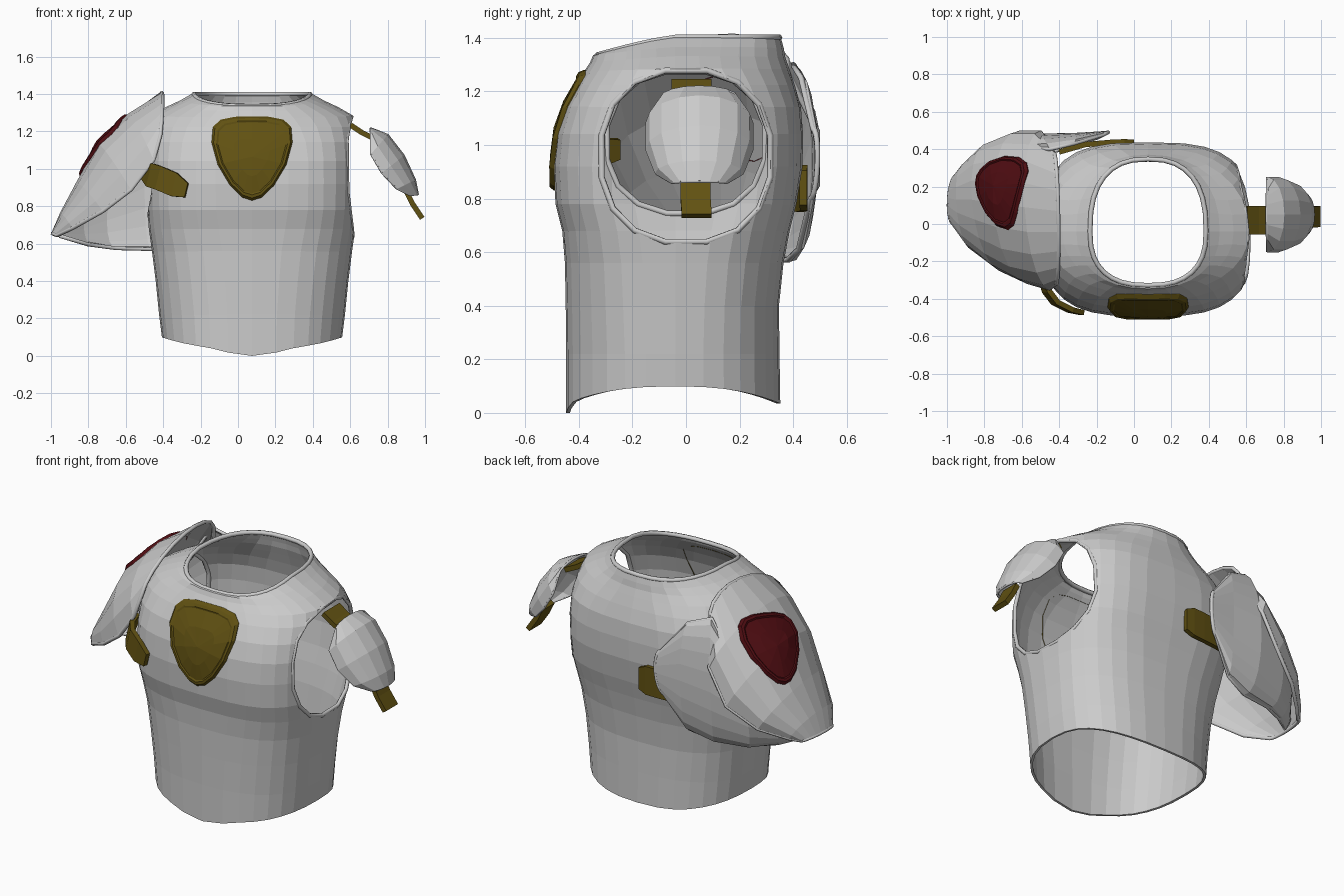
import bpy, bmesh, math
from mathutils import Vector
from mathutils.bvhtree import BVHTree

if "Cube" in bpy.data.objects:
    bpy.data.objects.remove(bpy.data.objects["Cube"])


def material(name, color):
    m = bpy.data.materials.new(name)
    m.diffuse_color = (*color, 1)
    m.use_nodes = True
    m.node_tree.nodes["Principled BSDF"].inputs["Base Color"].default_value = m.diffuse_color
    return m


STEEL = material("pale steel", (0.60, 0.60, 0.60))
GOLD = material("dark gold", (0.12, 0.083, 0.006))
RED = material("deep red", (0.08, 0.004, 0.006))
CX = 0.075  # torso centre line


def grid(name, rows, mat, closed=False, thick=0.0):
    """Skin rows of points with quads, optionally thickened."""
    bm = bmesh.new()
    vs = [[bm.verts.new(p) for p in r] for r in rows]
    n = len(rows[0])
    for a, b in zip(vs, vs[1:]):
        for i in range(n if closed else n - 1):
            j = (i + 1) % n
            bm.faces.new((a[i], a[j], b[j], b[i]))
    bmesh.ops.remove_doubles(bm, verts=bm.verts, dist=1e-4)
    bmesh.ops.recalc_face_normals(bm, faces=bm.faces)
    me = bpy.data.meshes.new(name)
    bm.to_mesh(me)
    bm.free()
    me.materials.append(mat)
    ob = bpy.data.objects.new(name, me)
    bpy.context.collection.objects.link(ob)
    if thick:
        s = ob.modifiers.new("thickness", 'SOLIDIFY')
        s.thickness, s.offset = thick, 0
    return ob


def bead(name, pts, radius, closed=True):
    """Rolled edge following a line of points."""
    cu = bpy.data.curves.new(name, 'CURVE')
    cu.dimensions = '3D'
    sp = cu.splines.new('POLY')
    sp.points.add(len(pts) - 1)
    for q, p in zip(sp.points, pts):
        q.co = (*p, 1)
    sp.use_cyclic_u = closed
    cu.bevel_depth, cu.bevel_resolution = radius, 1
    cu.materials.append(STEEL)
    ob = bpy.data.objects.new(name, cu)
    bpy.context.collection.objects.link(ob)


def surface(ob):
    me = ob.data
    return BVHTree.FromPolygons([v.co for v in me.vertices],
                                [list(p.vertices) for p in me.polygons])


def spow(v, e):
    return math.copysign(abs(v) ** e, v)


# Torso shell: z, half width, front y, back y, roundness, front drop
SECTIONS = [
    (0.10, .475, -.440, .345, 2.5, 0), (0.22, .490, -.440, .342, 2.5, 0),
    (0.40, .508, -.442, .340, 2.6, 0), (0.56, .528, -.445, .357, 2.7, 0),
    (0.68, .545, -.455, .380, 2.9, 0), (0.78, .552, -.480, .405, 3.1, 0),
    (0.92, .556, -.488, .428, 3.1, 0), (1.04, .556, -.475, .430, 3.1, 0),
    (1.14, .555, -.445, .422, 2.9, 0), (1.22, .552, -.405, .400, 2.5, 0),
    (1.28, .535, -.375, .380, 2.15, .01), (1.325, .455, -.352, .364, 2.15, .02),
    (1.36, .380, -.342, .358, 2.25, .03), (1.40, .310, -.328, .347, 2.5, .065)]
N, YM = 32, -0.04
rows = []
for k, (z, hw, yf, yb, p, drop) in enumerate(SECTIONS):
    row = []
    for i in range(N):
        a = 2 * math.pi * i / N
        c, s = math.cos(a), math.sin(a)
        y = YM + spow(s, 2 / p) * ((yb - YM) if s > 0 else (YM - yf))
        zz = z - drop * max(0, -s)
        if k == 0:  # waist edge dips at front and back
            zz = 0.035 + 0.065 * c * c - 0.035 * max(0, -s) ** 30
        row.append((CX + hw * spow(c, 2 / p), y, zz))
    rows.append(row)
torso = grid("torso_shell", rows, STEEL, True, 0.014)
torso_bvh = surface(torso)
bead("neck_edge", rows[-1], 0.013)

# Armholes: the one under the large shoulder plate is smaller
M = 16


def oval(ry, zc, rz):
    return [(ry * spow(math.cos(t), .87), zc + rz * spow(math.sin(t), .87))
            for t in (2 * math.pi * (i + .5) / M for i in range(M))]


bpy.context.view_layer.objects.active = torso
bpy.ops.object.modifier_apply(modifier="thickness")
for side, label, hole in ((1, "right", oval(.32, .958, .325)), (-1, "left", oval(.30, 1.01, .27))):
    cut = grid("armhole_cutter", [[(x, y, z) for y, z in hole] for x in (side * 1.2, side * .1)],
               STEEL, True)
    bm = bmesh.new()
    bm.from_mesh(cut.data)
    bmesh.ops.holes_fill(bm, edges=bm.edges)
    bmesh.ops.recalc_face_normals(bm, faces=bm.faces)
    bm.to_mesh(cut.data)
    bm.free()
    cut.hide_render = True
    b = torso.modifiers.new("armhole", 'BOOLEAN')
    b.operation, b.solver, b.object = 'DIFFERENCE', 'EXACT', cut
    bpy.ops.object.modifier_apply(modifier="armhole")
    bpy.data.objects.remove(cut)
    hits = [torso_bvh.ray_cast(Vector((side * 2, y, z)), Vector((-side, 0, 0)))[0] for y, z in hole]
    bead(label + "_armhole_edge", [h for h in hits if h], 0.012)


# Curved plates: arcs through (one edge, ridge, other edge) at each station
def plate(name, stations, steps=10, thick=0.016, rim=0.011):
    rows = []
    for f, r, k in stations:
        f, r, k = Vector(f), Vector(r), Vector(k)
        m = (f + k) / 2
        rows.append([m + (f - m) * math.cos(t) + (r - m) * math.sin(t)
                     for t in (math.pi * i / steps for i in range(steps + 1))])
    ob = grid(name, rows, STEEL, False, thick)
    loop = rows[0] + [r[-1] for r in rows[1:-1]] + rows[-1][::-1] + [r[0] for r in rows[-2:0:-1]]
    bead(name + "_edge", loop, rim)
    return ob


big = plate("large_shoulder_plate", [
    ((-.415, -.32, 1.18), (-.405, .07, 1.40), (-.43, .38, 1.27)),
    ((-.45, -.345, 1.05), (-.58, .09, 1.29), (-.50, .49, 1.05)),
    ((-.57, -.31, .89), (-.745, .11, 1.13), (-.61, .49, .85)),
    ((-.72, -.24, .775), (-.86, .13, .92), (-.77, .42, .73)),
    ((-.88, -.12, .685), (-.945, .13, .76), (-.90, .31, .665)),
    ((-.965, 0, .645), (-.99, .14, .655), (-.945, .26, .645))])

plate("rear_shoulder_flap", [
    ((-.19, .465, .80), (-.14, .49, .93), (-.17, .475, 1.06)),
    ((-.32, .42, .61), (-.30, .48, .92), (-.32, .43, 1.25)),
    ((-.46, .38, .57), (-.50, .475, .90), (-.45, .40, 1.30)),
    ((-.65, .35, .575), (-.70, .42, .80), (-.60, .41, 1.08)),
    ((-.80, .27, .595), (-.83, .33, .71), (-.80, .34, .80)),
    ((-.95, .14, .64), (-.95, .17, .66), (-.94, .19, .68))])


def mirrored(f, r):
    return f, r, (f[0], 0.1 - f[1], f[2])


plate("small_shoulder_plate", [
    mirrored((.712, -.09, 1.175), (.71, .05, 1.215)),
    mirrored((.712, -.145, 1.08), (.80, .05, 1.18)),
    mirrored((.77, -.145, .98), (.885, .05, 1.07)),
    mirrored((.85, -.11, .895), (.945, .05, .94)),
    mirrored((.92, -.05, .86), (.96, .05, .865))], 8, 0.014, 0.007)


# Shield badges laid onto a curved surface
HALF = [(0, .222), (.09, .22), (.165, .205), (.205, .165), (.212, .08),
        (.18, -.04), (.115, -.15), (.05, -.212), (0, -.228)]
SHIELD = HALF + [(-x, y) for x, y in HALF[-2:0:-1]]


def badge(name, bvh, centre, normal, up, size, mat):
    n, c = Vector(normal).normalized(), Vector(centre)
    v = Vector(up)
    v = (v - n * v.dot(n)).normalized()
    u = v.cross(n)
    rows = []
    for s, h in ((1, -.01), (1, .012), (.95, .026), (.88, .026), (.84, .02), (.45, .024), (0, .026)):
        row = []
        for a, b in SHIELD:
            p = c + (u * a + v * b) * s * size
            hit = bvh.ray_cast(p + n * .5, -n)[0] or p
            row.append(hit + n * h)
        rows.append(row)
    grid(name, rows, mat, True)


badge("chest_badge", torso_bvh, (CX, -.45, 1.06), (0, -1, .1), (0, 0, 1), 1.02, GOLD)
badge("shoulder_badge", surface(big), (-.715, .195, 1.11), (-.72, .2, .67), (.25, -.13, .31), .92, RED)


# Gold straps: ribbons along short paths, (point, half width scale)
def strap(name, path, half, ends=1.0):
    h, rows = Vector(half), []
    for i, p in enumerate(path):
        g = h * (ends if i in (0, len(path) - 1) else 1)
        rows.append([Vector(p) - g, Vector(p) - g * .7, Vector(p) + g * .7, Vector(p) + g])
    grid(name, rows, GOLD, False, 0.028)


strap("front_strap", [(-.50, -.25, .985), (-.465, -.36, .965), (-.42, -.42, .95),
                      (-.34, -.46, .915), (-.275, -.474, .885)], (.015, 0, .062), .6)
strap("back_strap", [(0, .437, .84), (-.05, .44, .84), (-.12, .437, .838), (-.26, .425, .835),
                     (-.40, .385, .83)], (0, 0, .085), .75)
strap("upper_side_strap", [(.60, .02, 1.235), (.66, .02, 1.195), (.74, .02, 1.155)], (0, .075, 0))
strap("lower_side_strap", [(.90, .035, .88), (.935, .035, .81), (.985, .04, .735)], (0, .056, 0))
